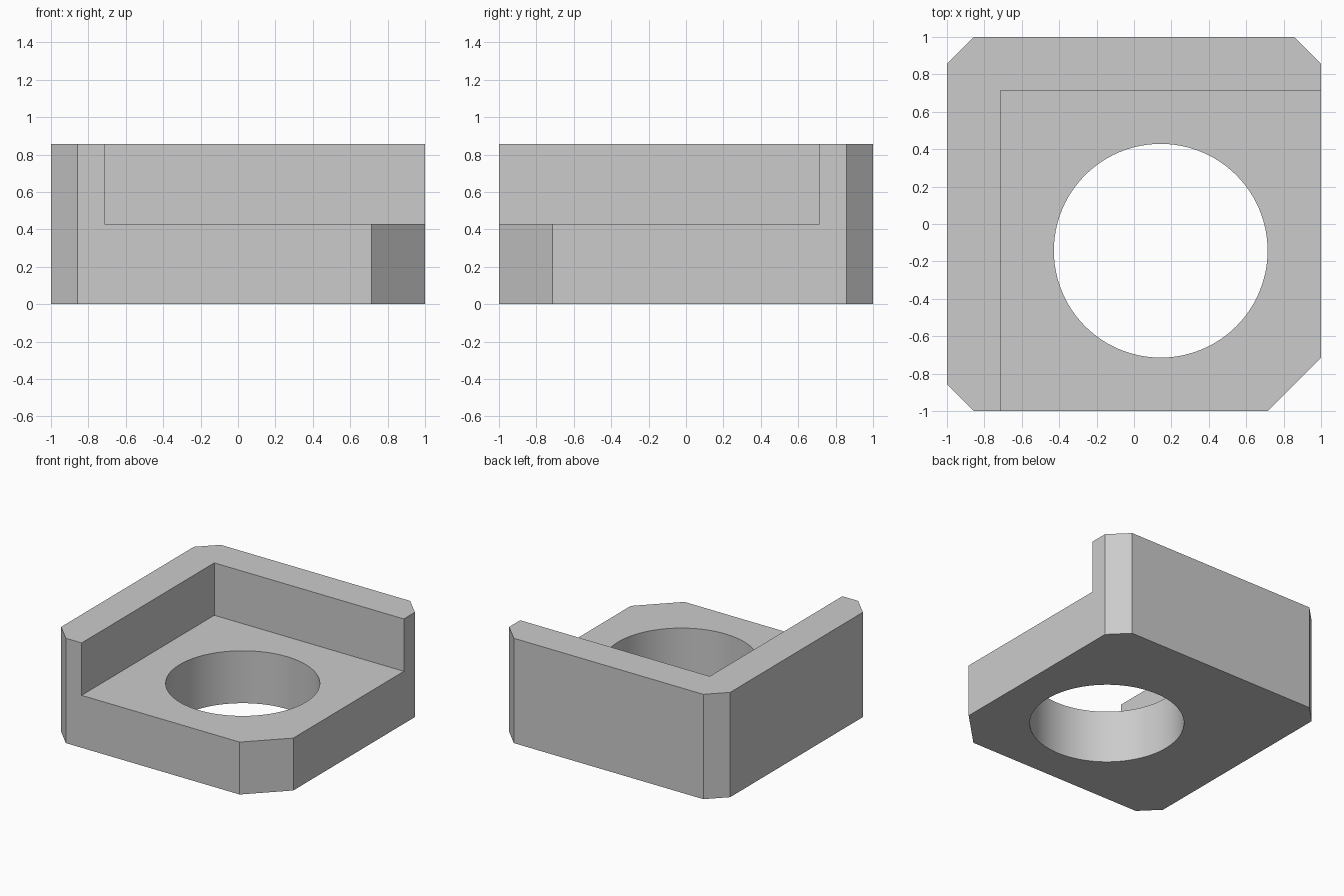
import bpy
import bmesh
from math import radians

cube = bpy.data.objects.get("Cube")
if cube:
    bpy.data.objects.remove(cube, do_unlink=True)

U = 1 / 7            # design module: the block is 14 modules wide
HEIGHT = 6 * U
FLOOR = 3 * U
WALL = 2 * U

grey = bpy.data.materials.new("light grey")
grey.use_nodes = True
colour = (0.6, 0.6, 0.6, 1)
grey.diffuse_color = colour
grey.node_tree.nodes["Principled BSDF"].inputs["Base Color"].default_value = colour


def prism(name, outline, bottom, top):
    """Extrude a flat outline upwards into a solid."""
    bm = bmesh.new()
    face = bm.faces.new([bm.verts.new((x, y, bottom)) for x, y in outline])
    side = bmesh.ops.extrude_face_region(bm, geom=[face])
    verts = [v for v in side["geom"] if isinstance(v, bmesh.types.BMVert)]
    bmesh.ops.translate(bm, verts=verts, vec=(0, 0, top - bottom))
    bmesh.ops.recalc_face_normals(bm, faces=bm.faces)
    mesh = bpy.data.meshes.new(name)
    bm.to_mesh(mesh)
    bm.free()
    mesh.materials.append(grey)
    obj = bpy.data.objects.new(name, mesh)
    bpy.context.collection.objects.link(obj)
    return obj


def cut(target, cutter):
    """Subtract the cutter from the target, then discard it."""
    cutter.hide_render = True
    mod = target.modifiers.new("cut", "BOOLEAN")
    mod.operation = "DIFFERENCE"
    mod.solver = "EXACT"
    mod.object = cutter
    bpy.ops.object.select_all(action="DESELECT")
    bpy.context.view_layer.objects.active = target
    target.select_set(True)
    bpy.ops.object.modifier_apply(modifier=mod.name)
    bpy.data.objects.remove(cutter, do_unlink=True)


# Square block with chamfered corners, the front left one twice as large
outline = []
for sx, sy, size in ((-1, -1, U), (1, -1, 2 * U), (1, 1, U), (-1, 1, U)):
    ends = [(sx, sy * (1 - size)), (sx * (1 - size), sy)]
    outline += ends if sx * sy > 0 else ends[::-1]
block = prism("corner_bracket", outline, 0, HEIGHT)

# Step that leaves an L-shaped wall along the back and right sides
inner = 1 - WALL
step = prism("step_cutter", [(-inner, -2), (2, -2), (2, inner), (-inner, inner)], FLOOR, 2)
cut(block, step)

# Round hole through the floor
bpy.ops.mesh.primitive_cylinder_add(vertices=96, radius=4 * U, depth=4, location=(U, -U, 0))
hole = bpy.context.object
hole.name = "hole_cutter"
hole.data.materials.append(grey)
cut(block, hole)

# Smooth hole wall, crisp edges elsewhere
bpy.ops.object.shade_smooth_by_angle(angle=radians(20))
